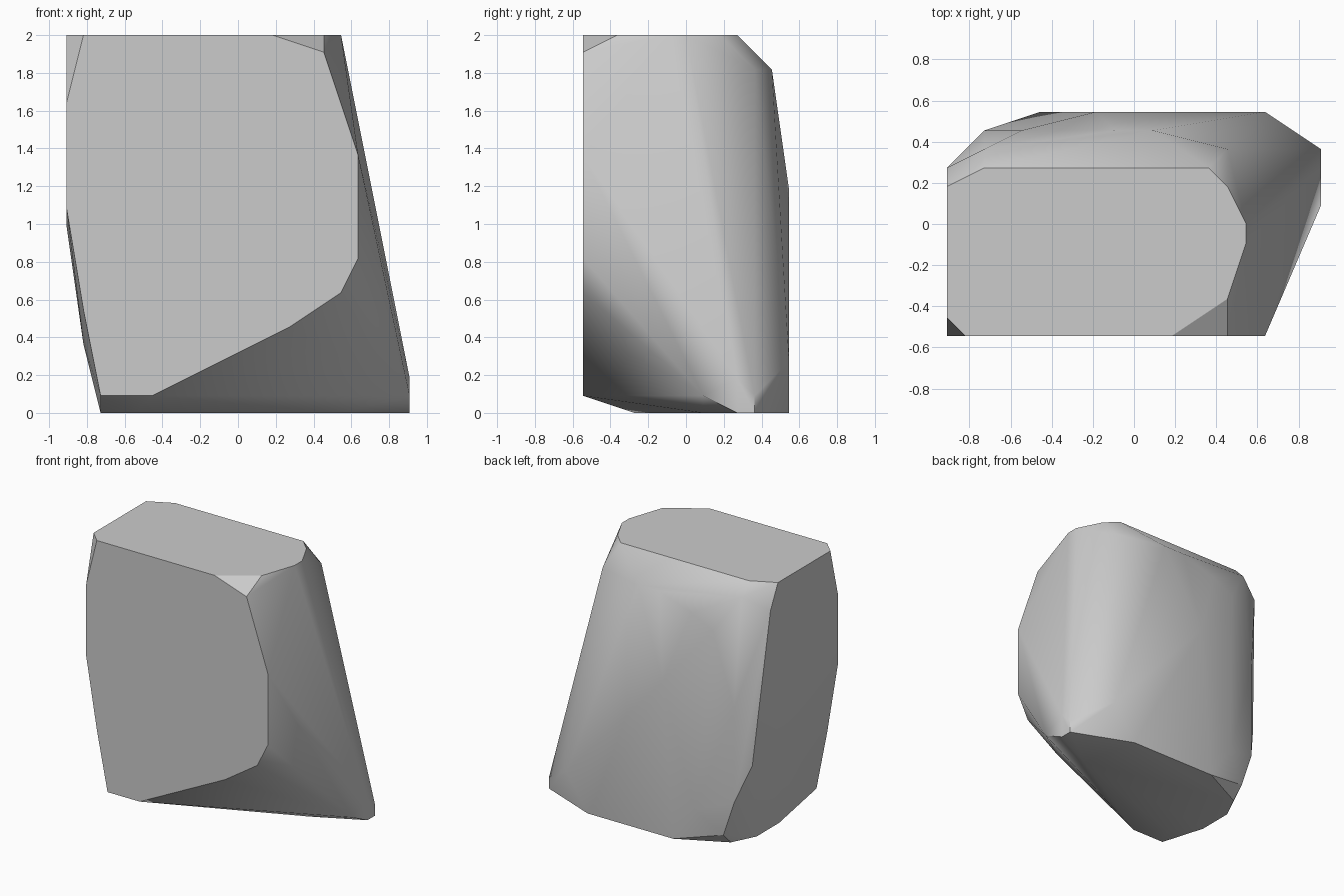
import bpy
import bmesh
import math
from mathutils import Vector

UNIT = 1 / 11  # size of one carving step

default_cube = bpy.data.objects.get("Cube")
if default_cube:
    bpy.data.objects.remove(default_cube, do_unlink=True)


def make_material(name, colour):
    material = bpy.data.materials.new(name)
    material.use_nodes = True
    material.diffuse_color = colour
    material.node_tree.nodes["Principled BSDF"].inputs["Base Color"].default_value = colour
    return material


def outline(axis, offset, pairs):
    """Place a flat outline on the plane where the given axis equals offset."""
    corners = []
    for pair in pairs:
        corner = list(pair)
        corner.insert("xyz".index(axis), offset)
        corners.append(Vector(corner) * UNIT)
    return corners


# Flat front face
front_face = outline("y", -6, [
    (-9, 22), (2, 22), (5, 21), (7, 15), (7, 9), (6, 7), (3, 5),
    (-5, 1), (-8, 1), (-9, 6), (-10, 12), (-10, 18)])

# Flat top face
top_face = outline("z", 22, [
    (-9, -6), (2, -6), (5, -4), (6, -1), (6, 0), (5, 2), (4, 3),
    (-8, 3), (-10, 2), (-10, -5)])

# Footprint on the ground
base_face = outline("z", 0, [
    (-8, -1), (-8, 2), (-7, 4), (-3, 6), (5, 6), (10, 4), (10, 3),
    (6, 1), (-6, -3)])

# Back face and the rounded shoulders in front of it
back_face = outline("y", 6, [(-2, 13), (-5, 3), (7, 3)])
back_shoulder = outline("y", 5, [
    (-8, 4), (-8, 12), (-7, 1), (-6, 18), (-4, 19), (-1, 20), (1, 20)])
inner_shoulder = outline("y", 4, [(-9, 7), (-8, 21), (5, 20), (10, 1)])

# Upright flank and its undercut, and the toe on the sloping side
upright_flank = outline("x", -10, [(3, 20), (0, 11)])
undercut = outline("x", -9, [(0, 4)])
toe = outline("x", 10, [(1, 1), (3, 2)])


def build_stone(name, outlines, material):
    """Wrap the outlines in one convex skin and merge its coplanar facets."""
    bm = bmesh.new()
    for corners in outlines:
        for corner in corners:
            bm.verts.new(corner)
    bmesh.ops.remove_doubles(bm, verts=bm.verts, dist=UNIT / 100)
    bmesh.ops.convex_hull(bm, input=bm.verts)
    loose = [vert for vert in bm.verts if not vert.link_faces]
    bmesh.ops.delete(bm, geom=loose, context="VERTS")
    bmesh.ops.dissolve_limit(bm, angle_limit=math.radians(0.5),
                             verts=bm.verts, edges=bm.edges)
    bmesh.ops.recalc_face_normals(bm, faces=bm.faces)
    mesh = bpy.data.meshes.new(name)
    bm.to_mesh(mesh)
    bm.free()
    mesh.materials.append(material)
    stone = bpy.data.objects.new(name, mesh)
    bpy.context.collection.objects.link(stone)
    return stone


stone_grey = make_material("stone_grey", (0.6, 0.6, 0.6, 1))
boulder = build_stone("boulder", [
    front_face, top_face, base_face, back_face, back_shoulder,
    inner_shoulder, upright_flank, undercut, toe], stone_grey)

# Smooth the weathered sides, keep the broken edges crisp
bpy.ops.object.select_all(action="DESELECT")
boulder.select_set(True)
bpy.context.view_layer.objects.active = boulder
bpy.ops.object.shade_smooth_by_angle(angle=math.radians(30))
